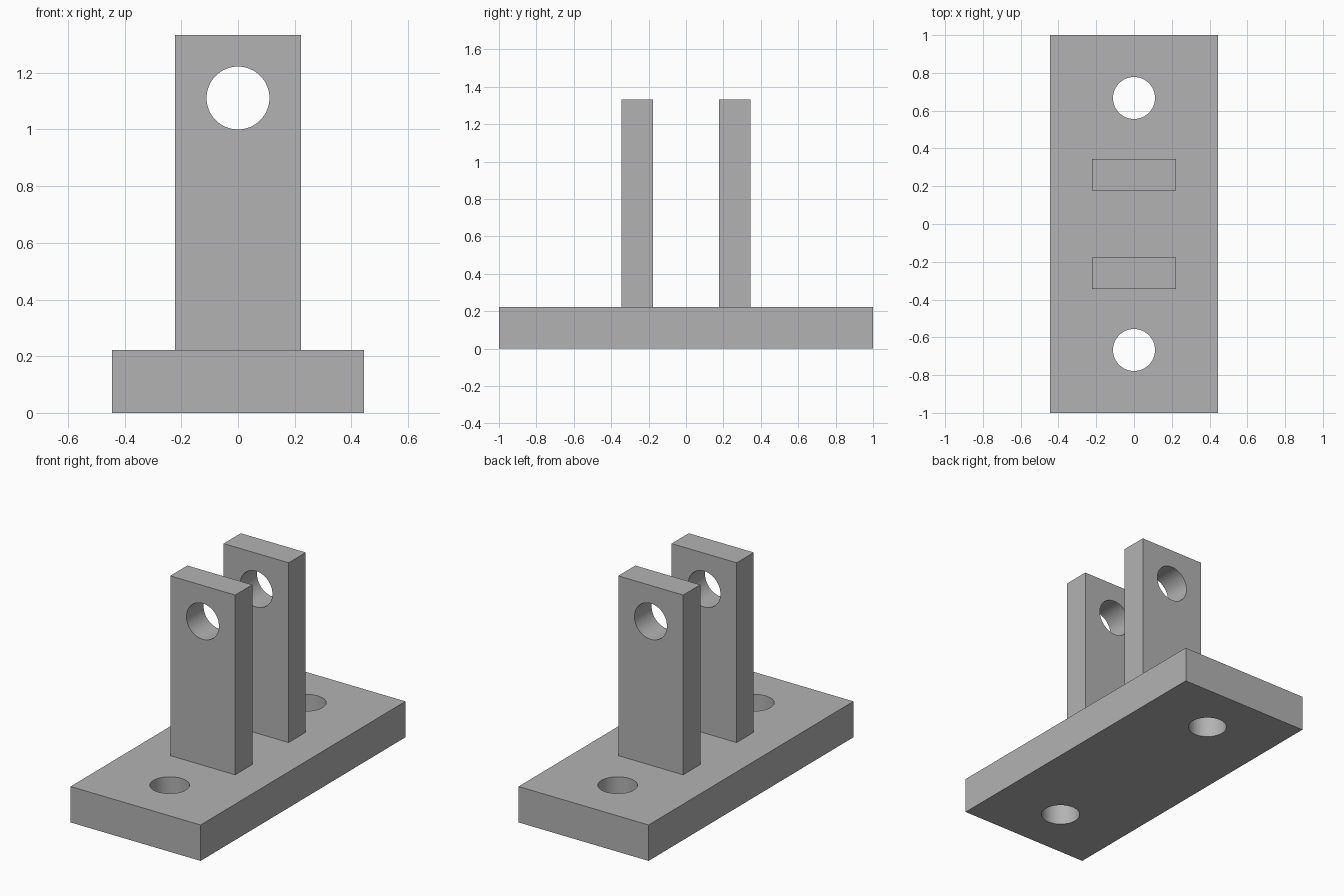
import bpy
import math

if "Cube" in bpy.data.objects:
    bpy.data.objects.remove(bpy.data.objects["Cube"], do_unlink=True)

HOLE_RADIUS = 0.111
BASE_SIZE = (0.889, 2.0, 0.222)
LUG_SIZE = (0.444, 0.167, 1.111)

# Single plain grey
grey = bpy.data.materials.new("plain_grey")
grey.use_nodes = True
grey.diffuse_color = (0.45, 0.45, 0.45, 1)
grey.node_tree.nodes["Principled BSDF"].inputs["Base Color"].default_value = grey.diffuse_color


def block(name, size, center):
    bpy.ops.mesh.primitive_cube_add(size=1, location=center)
    obj = bpy.context.object
    obj.name = name
    obj.scale = size
    bpy.ops.object.transform_apply(location=False, rotation=False, scale=True)
    obj.data.materials.append(grey)
    return obj


def drill(obj, center, rotation=(0, 0, 0)):
    """Cut a round through hole and remove the cutter."""
    bpy.ops.mesh.primitive_cylinder_add(vertices=64, radius=HOLE_RADIUS, depth=0.5,
                                        location=center, rotation=rotation)
    cutter = bpy.context.object
    cutter.hide_render = True
    cutter.data.materials.append(grey)
    cut = obj.modifiers.new("hole", "BOOLEAN")
    cut.operation = "DIFFERENCE"
    cut.solver = "EXACT"
    cut.object = cutter
    bpy.ops.object.select_all(action="DESELECT")
    obj.select_set(True)
    bpy.context.view_layer.objects.active = obj
    bpy.ops.object.modifier_apply(modifier=cut.name)
    bpy.data.objects.remove(cutter, do_unlink=True)
    bpy.ops.object.shade_smooth_by_angle(angle=math.radians(30))


# Base plate with two bolt holes
base = block("base_plate", BASE_SIZE, (0, 0, BASE_SIZE[2] / 2))
for side in (-1, 1):
    drill(base, (0, side * 0.667, BASE_SIZE[2] / 2))

# Pair of upright lugs with pin holes
for name, side in (("front_lug", -1), ("back_lug", 1)):
    y = side * 0.261
    lug = block(name, LUG_SIZE, (0, y, BASE_SIZE[2] + LUG_SIZE[2] / 2))
    drill(lug, (0, y, 1.111), (math.pi / 2, 0, 0))
